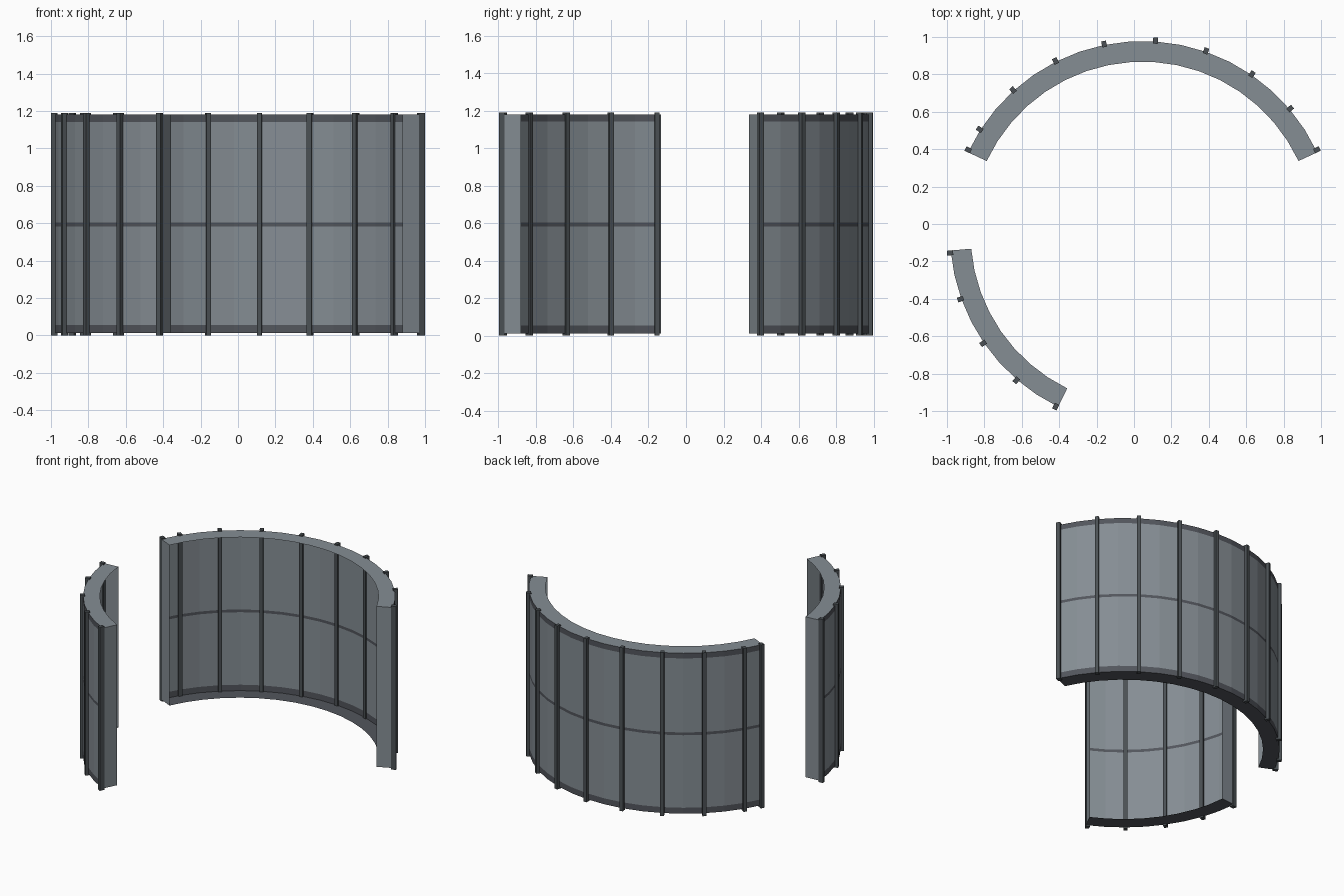
import bpy, bmesh, math
from mathutils import Matrix, Vector

if "Cube" in bpy.data.objects:
    bpy.data.objects.remove(bpy.data.objects["Cube"])

CENTER = Vector((0.046, -0.052, 0.0))
R_OUT, R_IN = 1.03, 0.92
RIB_IN, RIB_OUT, RIB_W, RIB_H = 1.018, 1.051, 0.026, 1.19
LEVELS = [0.012, 0.055, 0.583, 0.603, 1.142, 1.18]   # wall rows, bottom to top


def material(name, rgb):
    m = bpy.data.materials.new(name)
    m.diffuse_color = (*rgb, 1.0)
    m.use_nodes = True
    m.node_tree.nodes["Principled BSDF"].inputs["Base Color"].default_value = m.diffuse_color
    return m


PANEL = material("panel_grey", (0.235, 0.268, 0.295))
TRIM = material("dark_trim", (0.085, 0.092, 0.108))
RIB = material("rib_grey", (0.070, 0.081, 0.089))


def point(r, deg, z):
    a = math.radians(deg)
    return CENTER + Vector((r * math.cos(a), r * math.sin(a), z))


def finish(bm, name, mats):
    mesh = bpy.data.meshes.new(name)
    bm.to_mesh(mesh)
    bm.free()
    for m in mats:
        mesh.materials.append(m)
    obj = bpy.data.objects.new(name, mesh)
    bpy.context.collection.objects.link(obj)
    return obj


def curved_wall(name, start, end, segments):
    """Curved shell with top and bottom flanges and end plates, open on the inside."""
    bm = bmesh.new()
    angles = [start + (end - start) * i / segments for i in range(segments + 1)]
    outer = [[bm.verts.new(point(R_OUT, a, z)) for z in LEVELS] for a in angles]
    inner = [[bm.verts.new(point(R_IN, a, z)) for z in (LEVELS[0], LEVELS[-1])] for a in angles]

    def face(verts, mat=0):
        bm.faces.new(verts).material_index = mat

    for i in range(segments):
        o0, o1, n0, n1 = outer[i], outer[i + 1], inner[i], inner[i + 1]
        # curved panel rows: dark edge bands and middle stripe alternate with panels
        for k in range(len(LEVELS) - 1):
            face((o0[k], o1[k], o1[k + 1], o0[k + 1]), 1 if k % 2 == 0 else 0)
        # top and bottom flanges
        face((o0[-1], o1[-1], n1[1], n0[1]))
        face((o0[0], n0[0], n1[0], o1[0]), 1)
    # end plates
    face([inner[0][0]] + outer[0] + [inner[0][1]])
    face([inner[-1][1]] + outer[-1][::-1] + [inner[-1][0]])
    return finish(bm, name, [PANEL, TRIM])


def ribs(name, angles):
    """Upright square bars standing on the outside of a wall."""
    bm = bmesh.new()
    depth, mid = RIB_OUT - RIB_IN, (RIB_OUT + RIB_IN) / 2
    for a in angles:
        mat = (Matrix.Translation(point(mid, a, RIB_H / 2))
               @ Matrix.Rotation(math.radians(a), 4, 'Z')
               @ Matrix.Diagonal((depth, RIB_W, RIB_H, 1.0)))
        bmesh.ops.create_cube(bm, size=1.0, matrix=mat)
    return finish(bm, name, [RIB])


# each wall: name, start angle, end angle, number of flat segments
for label, start, end, segs in (("back", 25, 155, 17), ("left", 185, 244, 8)):
    curved_wall(label + "_wall", start, end, segs)
    step = (end - start) / segs
    inset = 0.7                                      # keeps end ribs flush with the wall ends
    spots = [start + step * i for i in range(0, segs, 2)] + [end]
    spots[0] += inset
    spots[-1] -= inset
    ribs(label + "_ribs", spots)
